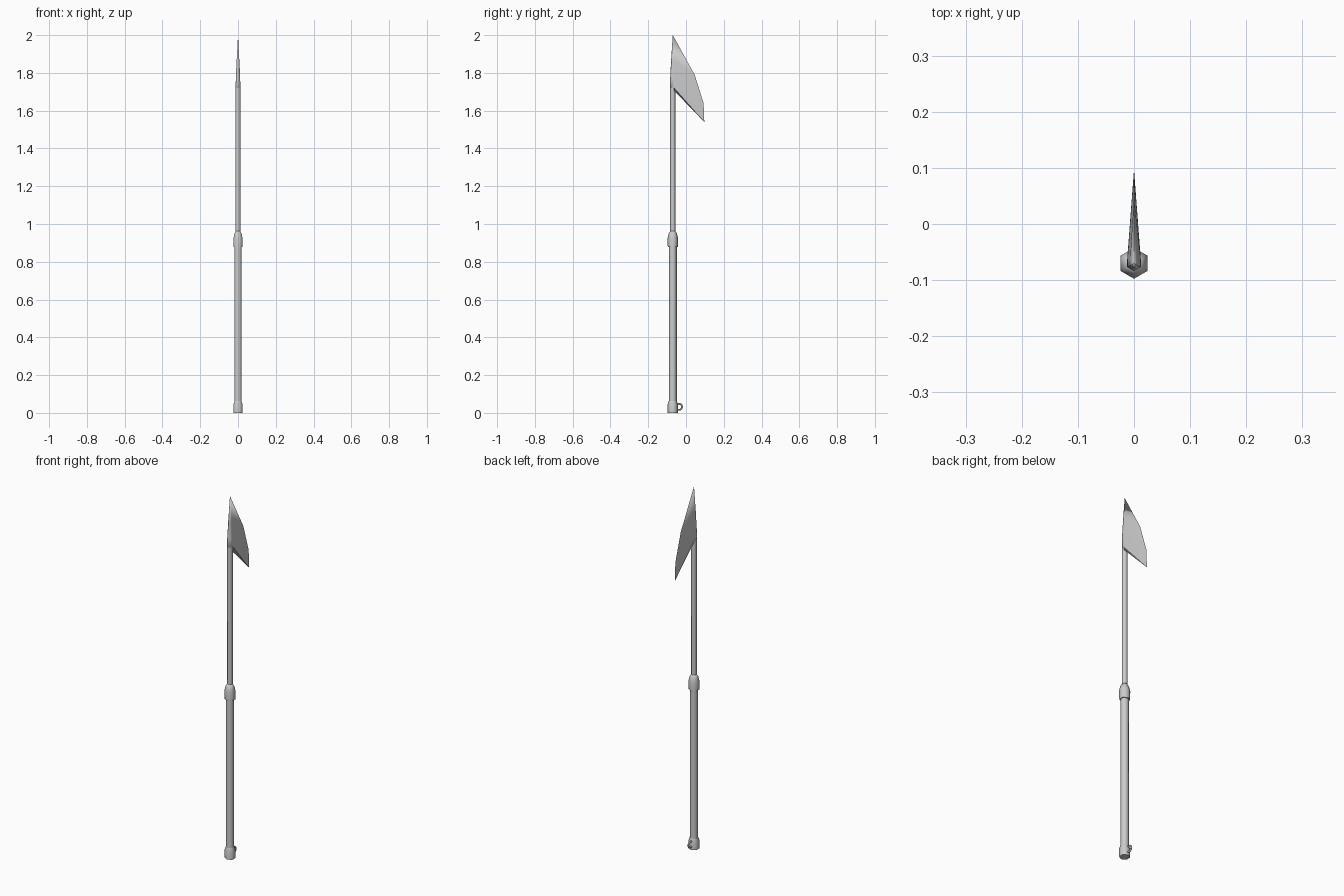
import bpy, bmesh, math

if "Cube" in bpy.data.objects:
    bpy.data.objects.remove(bpy.data.objects["Cube"])

CY = -0.07   # shaft axis position in y


def finish(name, rings, tip=None):
    """Skin a stack of equal-sized vertex rings, closing both ends."""
    bm = bmesh.new()
    loops = [[bm.verts.new(p) for p in r] for r in rings]
    n = len(loops[0])
    for a, b in zip(loops, loops[1:]):
        for i in range(n):
            j = (i + 1) % n
            bm.faces.new((a[i], a[j], b[j], b[i]))
    bm.faces.new(loops[0][::-1])
    if tip:
        t = bm.verts.new(tip)
        for i in range(n):
            bm.faces.new((loops[-1][i], loops[-1][(i + 1) % n], t))
    else:
        bm.faces.new(loops[-1])
    bmesh.ops.recalc_face_normals(bm, faces=bm.faces)
    me = bpy.data.meshes.new(name)
    bm.to_mesh(me)
    bm.free()
    ob = bpy.data.objects.new(name, me)
    bpy.context.collection.objects.link(ob)
    smooth(ob)
    return ob


def smooth(ob):
    bpy.ops.object.select_all(action='DESELECT')
    ob.select_set(True)
    bpy.context.view_layer.objects.active = ob
    bpy.ops.object.shade_smooth_by_angle(angle=math.radians(62))


def hex_part(name, profile):
    """Six-sided turned part; profile is (radius, z) pairs, corner facing front."""
    rings = []
    for r, z in profile:
        angles = [math.radians(90 + 60 * k) for k in range(6)]
        rings.append([(r * math.cos(a), CY + r * math.sin(a), z) for a in angles])
    return finish(name, rings)


# Shaft parts
hex_part("end_cap", [(0.027, 0), (0.027, 0.045), (0.022, 0.062)])
hex_part("handle", [(0.0212, 0.05), (0.0212, 0.89)])
hex_part("collar", [(0.0265, 0.877), (0.0275, 0.925), (0.022, 0.95), (0.014, 0.962)])
hex_part("rod", [(0.014, 0.95), (0.014, 1.72)])

# Barbed blade: each row is edge (y, z), root (y, z), half width, back y, back z
rows = [
    (0.097, 1.54, -0.063, 1.72, 0.0121, -0.084, 1.72),
    (0.093, 1.64, -0.063, 1.775, 0.0118, -0.084, 1.765),
    (0.046, 1.79, -0.064, 1.865, 0.007, -0.079, 1.865),
]
rings = []
for ey, ez, ry, rz, h, by, bz in rows:
    side_y = by + h * 0.58
    rings.append([(0, ey, ez), (-h, ry, rz), (-h, side_y, bz),
                  (0, by, bz), (h, side_y, bz), (h, ry, rz)])
finish("barbed_blade", rings, tip=(0, CY, 2.0))

# Rope ring on the back of the end cap
bpy.ops.mesh.primitive_torus_add(
    major_radius=0.0165, minor_radius=0.0045, major_segments=12, minor_segments=6,
    location=(0, -0.037, 0.032), rotation=(0, math.pi / 2, 0))
ring = bpy.context.object
ring.name = "rope_ring"
smooth(ring)
